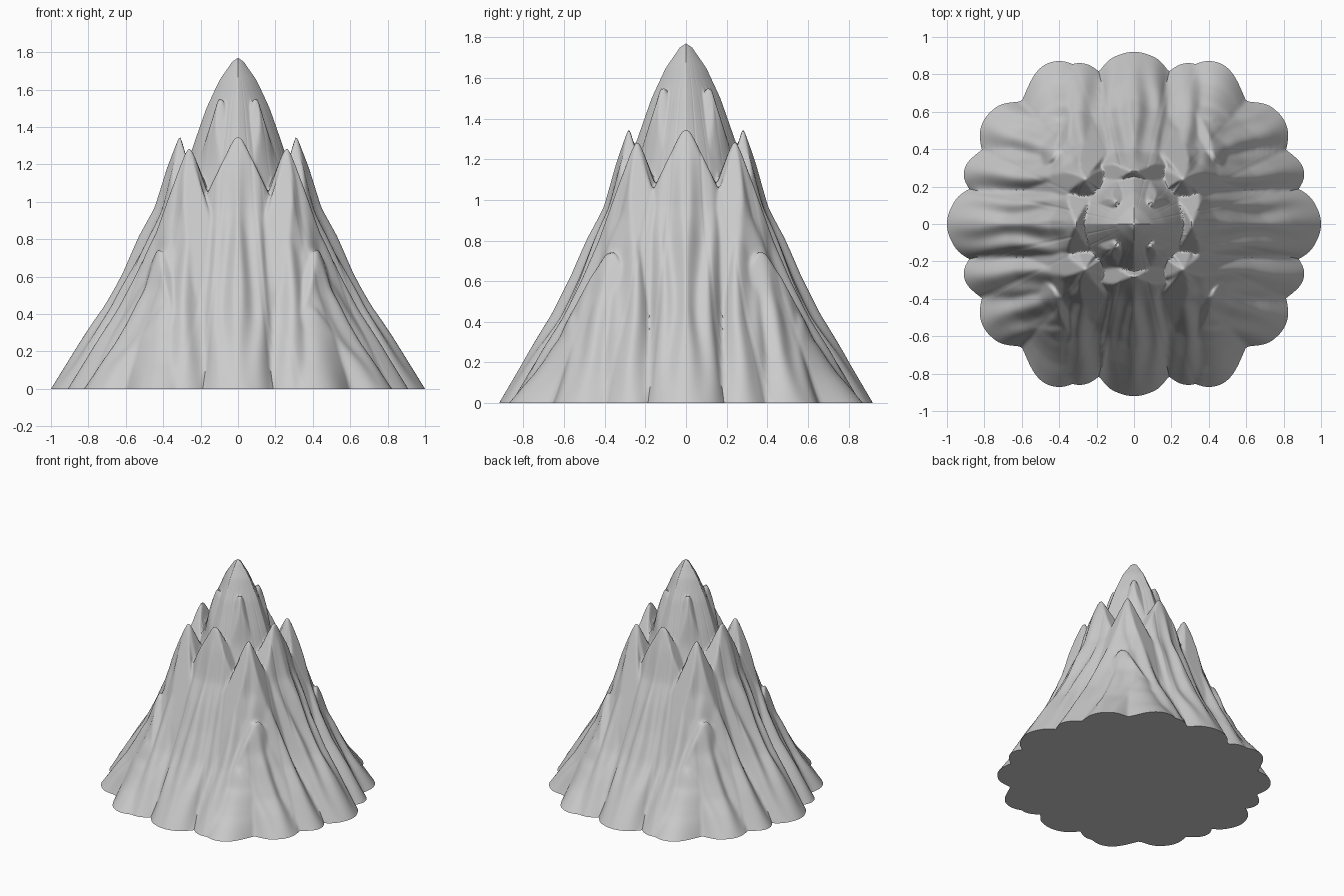
import bpy, bmesh, math

cube = bpy.data.objects.get("Cube")
if cube:
    bpy.data.objects.remove(cube, do_unlink=True)

SEGMENTS, RINGS = 360, 120

# Falling profile shared by every spur, and the profile of the central peak
SPUR = [(0, 1), (.1, .87), (.2, .71), (.32, .6), (.45, .46), (.6, .32), (.77, .19), (1, 0), (2, -1)]
PEAK = [(0, 1.77), (.03, 1.75), (.1, 1.65), (.17, 1.5), (.24, 1.3), (.3, 1.1),
        (.5, .66), (.77, 0), (2, -2)]

# Spurs of one quarter: summit, foot, height, roundness, side steepness, flute depth
SPURS = [
    ((0, .28), (0, .92), 1.36, 2.2, 2.1, .016),
    ((.31, 0), (1, 0), 1.36, 2.5, 2.1, .02),
    ((.26, .24), (.3, .86), 1.30, 3.6, 2.8, .014),
    ((.26, .24), (.91, .27), 1.30, 4.5, 2.8, .016),
    ((.42, .37), (.81, .54), .76, 2.6, 1.7, .012),
    ((.38, .56), (.42, .87), .45, 3.2, 1.3, 0),
    ((.09, .12), (.11, .7), 1.57, 8.0, 3.2, 0),
    ((.1, .11), (.7, .12), 1.57, 8.0, 3.2, 0),
]


def along_profile(points, t):
    """Straight interpolation through a short profile."""
    if t <= 0:
        return points[0][1]
    for (a, za), (b, zb) in zip(points, points[1:]):
        if t <= b:
            return za + (zb - za) * (t - a) / (b - a)
    return points[-1][1]


def spur_height(x, y, spur):
    (px, py), (fx, fy), height, roundness, steepness, flute = spur
    length = math.hypot(fx - px, fy - py)
    dx, dy = (fx - px) / length, (fy - py) / length
    along = (x - px) * dx + (y - py) * dy
    side = (x - px) * dy - (y - py) * dx
    t = min(1, max(0, along / length))
    # Flutes wander down the slope and die out at the foot
    wander = side + .014 * math.sin(along * 14)
    fade = min(1, t * 4) * min(1, 2.2 * (1 - t))
    ripple = flute * fade * (1 - math.cos(wander * math.tau / .13))
    # Spurs are narrowest halfway down, leaving gullies between them
    bend = roundness * (1 + 1.6 * t * (1 - t)) * side * side
    z = height * along_profile(SPUR, (along + bend + ripple) / length)
    # Pointed summit: falls away to both sides and back towards the peak
    z = min(z, height + .03 - steepness * math.hypot(side, .015))
    if along < 0:
        z = min(z, height + 3.5 * along)
    return z


def mountain_height(x, y):
    # The central peak has four edges, softened towards a cone lower down
    x, y = abs(x), abs(y)
    r = math.hypot(x, y)
    edge = .7 * max(0, 1 - r / .45)
    r = (1 - edge) * r + edge * (x + y)
    return max([along_profile(PEAK, r)] + [spur_height(x, y, s) for s in SPURS])


def foot_radius(c, s):
    """Distance at which the slope meets the ground."""
    low, high = .5, 1.2
    for _ in range(18):
        mid = (low + high) / 2
        if mountain_height(mid * c, mid * s) > 0:
            low = mid
        else:
            high = mid
    return low


# Mountain surface: rings around the summit, closed by a flat base
bm = bmesh.new()
top = bm.verts.new((0, 0, mountain_height(0, 0)))
columns = []
for i in range(SEGMENTS):
    angle = math.tau * i / SEGMENTS
    c, s = math.cos(angle), math.sin(angle)
    foot = foot_radius(c, s)
    column = []
    for k in range(1, RINGS + 1):
        r = foot * k / RINGS
        z = 0 if k == RINGS else max(0, mountain_height(r * c, r * s))
        column.append(bm.verts.new((r * c, r * s, z)))
    columns.append(column)
for i, a in enumerate(columns):
    b = columns[(i + 1) % SEGMENTS]
    bm.faces.new((top, a[0], b[0]))
    for k in range(RINGS - 1):
        bm.faces.new((a[k], a[k + 1], b[k + 1], b[k]))
# Soften the creases slightly, keeping the foot and summit
soft = [v for col in columns for v in col[4:-1]]
for _ in range(3):
    bmesh.ops.smooth_vert(bm, verts=soft, factor=.4, use_axis_z=True)
bm.faces.new([col[-1] for col in reversed(columns)])

mesh = bpy.data.meshes.new("mountain")
bm.to_mesh(mesh)
bm.free()
mountain = bpy.data.objects.new("mountain", mesh)
bpy.context.collection.objects.link(mountain)

# Plain rock colour
rock = bpy.data.materials.new("light_grey_rock")
rock.use_nodes = True
rock.diffuse_color = (.6, .6, .6, 1)
rock.node_tree.nodes["Principled BSDF"].inputs["Base Color"].default_value = (.6, .6, .6, 1)
mesh.materials.append(rock)

bpy.context.view_layer.objects.active = mountain
mountain.select_set(True)
bpy.ops.object.shade_smooth_by_angle(angle=math.radians(60))
